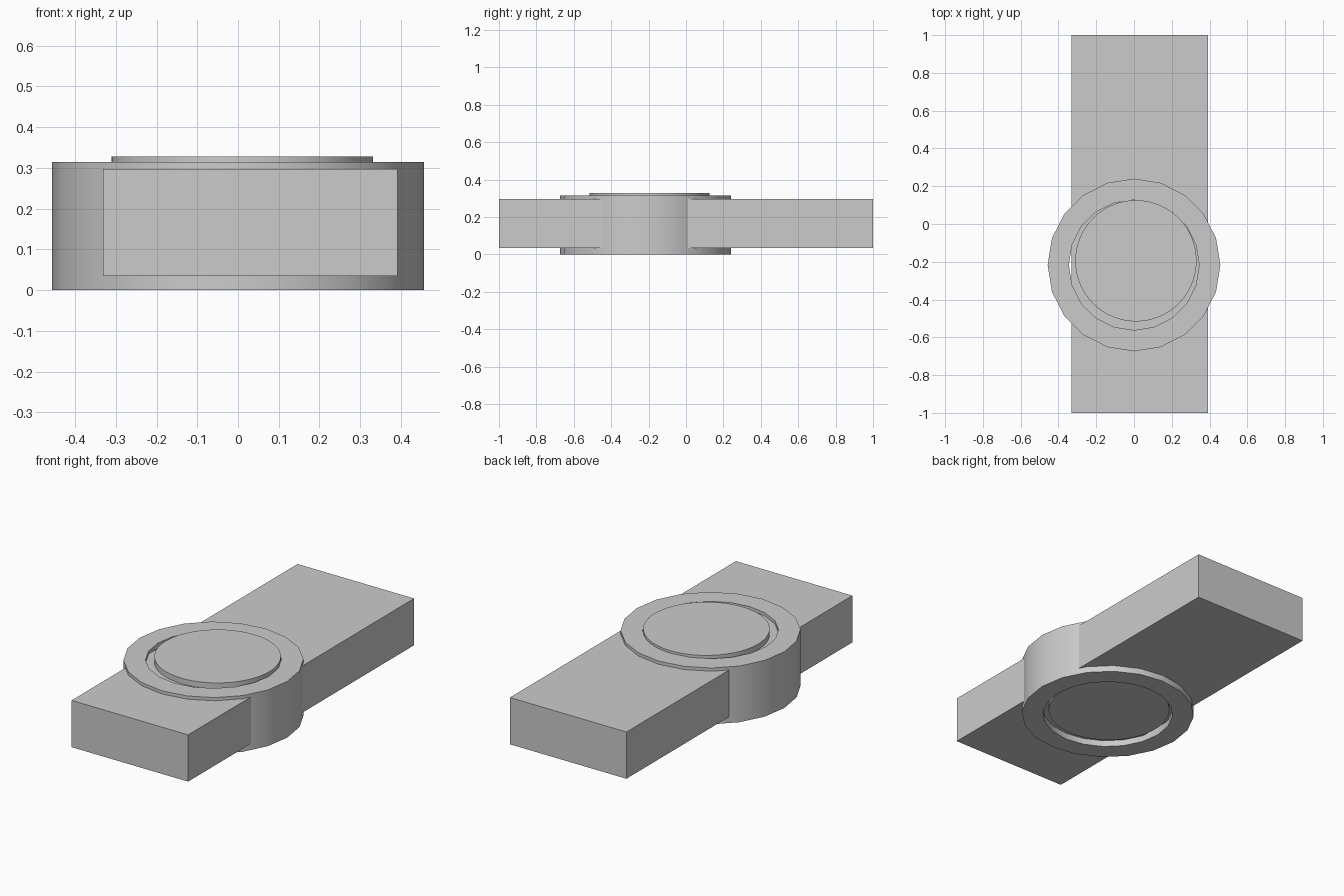
import bpy
import bmesh
from math import cos, sin, tau, radians

if "Cube" in bpy.data.objects:
    bpy.data.objects.remove(bpy.data.objects["Cube"])


def add_object(name, bm, smooth=False):
    bmesh.ops.recalc_face_normals(bm, faces=bm.faces)
    mesh = bpy.data.meshes.new(name)
    bm.to_mesh(mesh)
    bm.free()
    obj = bpy.data.objects.new(name, mesh)
    bpy.context.collection.objects.link(obj)
    if smooth:
        bpy.ops.object.select_all(action='DESELECT')
        obj.select_set(True)
        bpy.context.view_layer.objects.active = obj
        bpy.ops.object.shade_smooth_by_angle(angle=radians(30))
    return obj


def circle(bm, cx, cy, r, z, n):
    return [bm.verts.new((cx + r * cos(tau * i / n), cy + r * sin(tau * i / n), z))
            for i in range(n)]


def bridge(bm, a, b):
    n = len(a)
    for i in range(n):
        j = (i + 1) % n
        bm.faces.new((a[i], a[j], b[j], b[i]))


# Flat band running front to back
bm = bmesh.new()
bmesh.ops.create_cube(bm, size=1)
for v in bm.verts:
    v.co = (0.03 + v.co.x * 0.722, v.co.y * 2, 0.166 + v.co.z * 0.262)
add_object("band", bm)

# Open ring around the band, with a rectangular cross-section
bm = bmesh.new()
section = [(0.457, 0.0), (0.457, 0.315), (0.345, 0.315), (0.345, 0.0)]
loops = [circle(bm, 0, -0.217, r, z, 20) for r, z in section]
for k in range(4):
    bridge(bm, loops[k], loops[(k + 1) % 4])
add_object("ring", bm, smooth=True)

# Round face inside the ring, slightly proud of it
bm = bmesh.new()
low = circle(bm, 0.01, -0.195, 0.321, 0.013, 64)
high = circle(bm, 0.01, -0.195, 0.321, 0.328, 64)
bridge(bm, low, high)
bm.faces.new(low)
bm.faces.new(high)
add_object("face_disc", bm, smooth=True)
